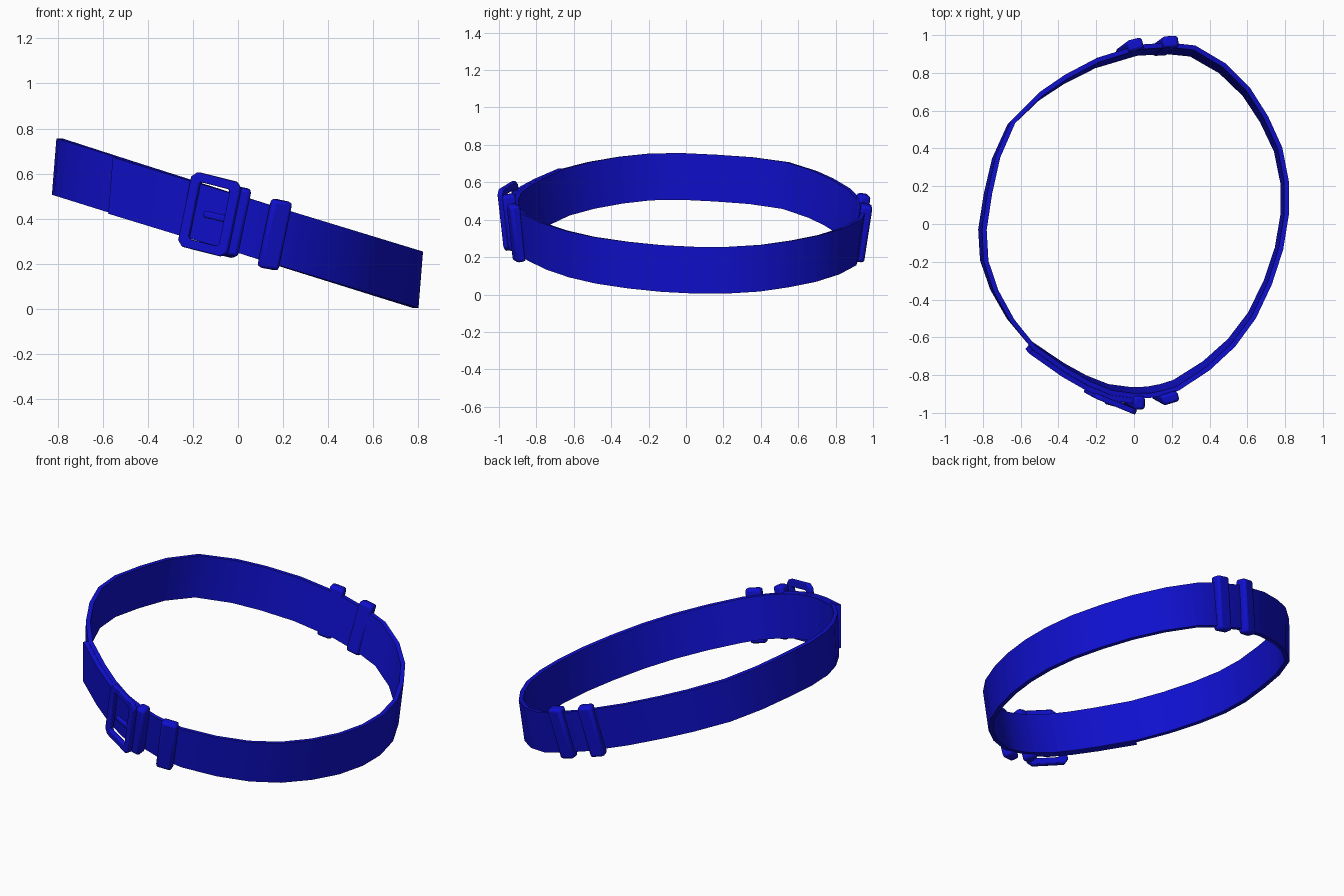
import bpy, bmesh, math
from mathutils import Vector, Matrix

if "Cube" in bpy.data.objects:
    bpy.data.objects.remove(bpy.data.objects["Cube"])

blue = bpy.data.materials.new("deep_blue")
blue.diffuse_color = (0.005, 0.005, 0.62, 1)
blue.use_nodes = True
blue.node_tree.nodes["Principled BSDF"].inputs["Base Color"].default_value = blue.diffuse_color


def finish(name, bm, bevel=0.0):
    bmesh.ops.recalc_face_normals(bm, faces=bm.faces)
    me = bpy.data.meshes.new(name)
    bm.to_mesh(me)
    bm.free()
    ob = bpy.data.objects.new(name, me)
    bpy.context.collection.objects.link(ob)
    me.materials.append(blue)
    if bevel:
        mod = ob.modifiers.new("soft_edges", 'BEVEL')
        mod.width = bevel
        mod.segments = 2
    bpy.ops.object.select_all(action='DESELECT')
    bpy.context.view_layer.objects.active = ob
    ob.select_set(True)
    bpy.ops.object.shade_smooth_by_angle(angle=math.radians(35))
    return ob


# Outline of the belt seen from above, running counter-clockwise
PATH = [(-.51, .70), (-.665, .55), (-.75, .36), (-.795, .165), (-.825, -.03),
        (-.815, -.20), (-.76, -.36), (-.67, -.52), (-.55, -.665), (-.375, -.785),
        (-.25, -.855), (-.125, -.905), (0, -.922), (.09, -.92), (.165, -.905),
        (.24, -.88), (.40, -.775), (.535, -.65), (.645, -.50), (.73, -.32),
        (.79, -.135), (.82, .05), (.82, .225), (.785, .405), (.71, .57),
        (.615, .72), (.485, .85), (.325, .945), (.19, .96), (.03, .95),
        (-.20, .88), (-.375, .79)]


def strap(name, first, last, outer, inner, closed):
    """Leaning ribbon along the path, between two offsets from the outline."""
    bm = bmesh.new()
    rings = []
    n = len(PATH)
    for i in range(first, last):
        a, b = Vector(PATH[i - 1]), Vector(PATH[(i + 1) % n])
        t = (b - a).normalized()
        out = Vector((t.y, -t.x))
        ring = []
        for off, top in ((inner, 0), (outer, 0), (outer, 1), (inner, 1)):
            x, y = PATH[i]
            z = 0.38 - 0.305 * x + (0.125 if top else -0.125)
            x += 0.02 * max(0, -x / 0.82)          # slanted sides
            if not top:                            # flared front and back
                x, y = x - 0.02, y - 0.035 * y / 0.95
            ring.append(bm.verts.new((x + out.x * off, y + out.y * off, z)))
        rings.append(ring)
    count = len(rings)
    for i in range(count if closed else count - 1):
        p, q = rings[i], rings[(i + 1) % count]
        for k in range(4):
            m = (k + 1) % 4
            bm.faces.new((p[k], p[m], q[m], q[k]))
    if not closed:
        bm.faces.new(rings[0])
        bm.faces.new(rings[-1])
    return finish(name, bm)


strap("belt_strap", 0, len(PATH), 0, -0.025, True)
strap("overlapping_strap_end", 8, 13, 0.028, 0.001, False)


def placement(center, yaw, lean):
    """Frame with x along the strap, y through it and z across it."""
    a = math.radians(yaw)
    v = Vector((0.2, lean, 0.97)).normalized()
    u = Vector((math.cos(a), math.sin(a), -0.3))
    u = (u - v * u.dot(v)).normalized()
    w = v.cross(u)
    m = Matrix((u, w, v)).transposed().to_4x4()
    m.translation = Vector(center)
    return m


def block(name, center, size, yaw, lean, bevel):
    bm = bmesh.new()
    bmesh.ops.create_cube(bm, size=1, matrix=Matrix.Diagonal((*size, 1)))
    ob = finish(name, bm, bevel)
    ob.matrix_world = placement(center, yaw, lean)
    return ob


# Loops around the strap
block("front_loop", (.163, -.907, .33), (.092, .056, .31), 18, -.11, .015)
block("buckle_keeper", (.0, -.932, .387), (.06, .07, .305), 2, -.11, .015)
block("back_loop_left", (-.022, .928, .385), (.085, .062, .31), 14, .15, .015)
block("back_loop_right", (.165, .943, .33), (.085, .062, .31), 2, .15, .015)


def chamfered(w, h, c):
    return [(w - c, -h), (w, c - h), (w, h - c), (w - c, h),
            (c - w, h), (-w, h - c), (-w, c - h), (c - w, -h)]


# Rectangular buckle frame, passing under the strap end on its left
bm = bmesh.new()
loops = []
for w, h, c in ((.12, .17, .025), (.075, .13, .008)):
    for y in (-.014, .014):
        loops.append([bm.verts.new((x, y, z)) for x, z in chamfered(w, h, c)])
of, ob_, inf, inb = loops
for p, q in ((of, ob_), (ob_, inb), (inb, inf), (inf, of)):
    for k in range(8):
        m = (k + 1) % 8
        bm.faces.new((p[k], p[m], q[m], q[k]))
buckle = finish("buckle_frame", bm, .006)
buckle.matrix_world = placement((-.125, -.937, .42), -22, -.11)

# Prong resting on the strap end
block("buckle_prong", (-.10, -.955, .41), (.11, .022, .03), -14, -.11, .008)
